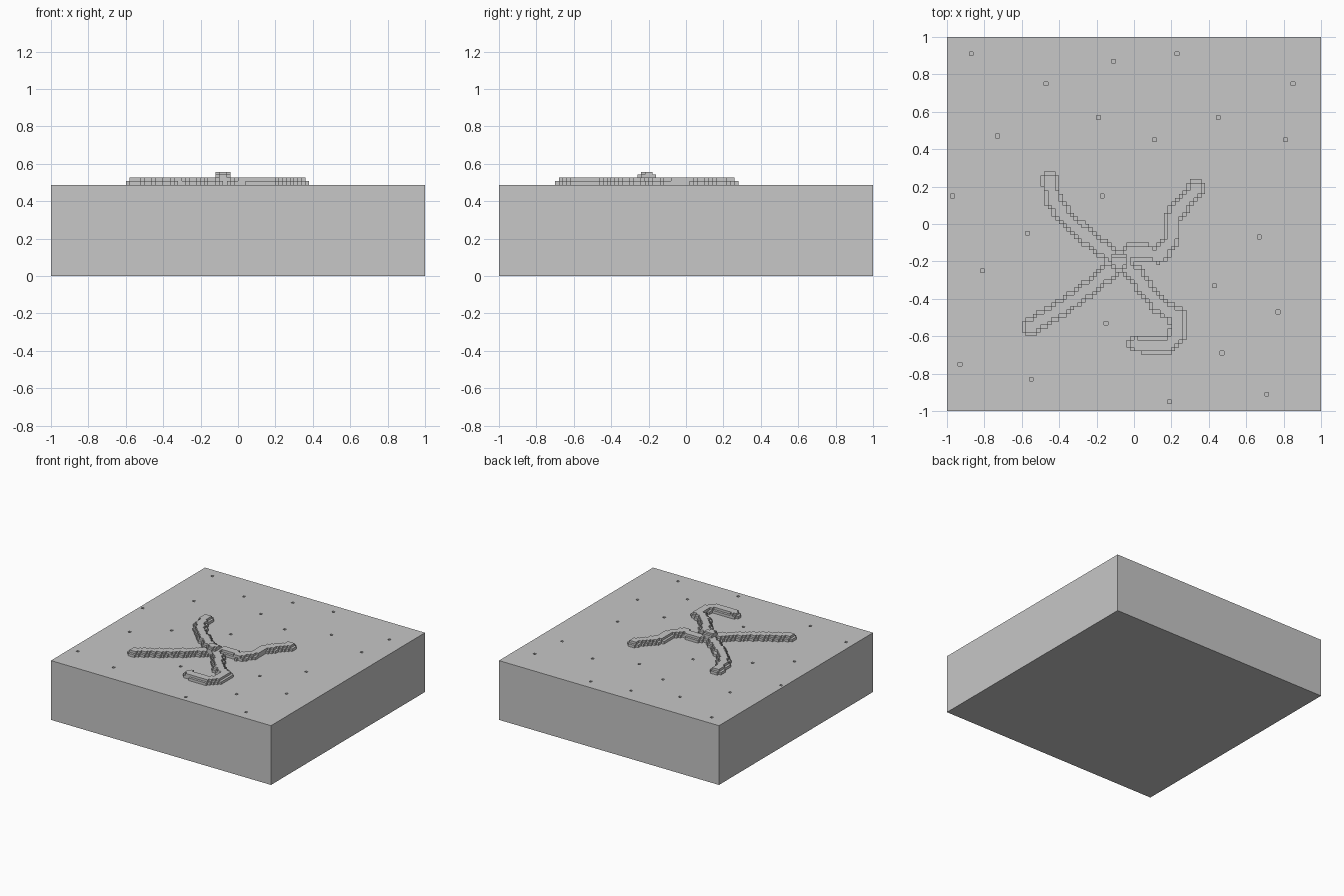
import bpy, bmesh, math
from mathutils import Vector

if "Cube" in bpy.data.objects:
    bpy.data.objects.remove(bpy.data.objects["Cube"])

CELL, N = 0.02, 100          # stepped surface grid
TOP = 0.487                  # slab height
HUB = Vector((-0.08, -0.205))

grey = bpy.data.materials.new("stone_grey")
grey.diffuse_color = (0.57, 0.57, 0.57, 1)
grey.use_nodes = True
grey.node_tree.nodes["Principled BSDF"].inputs["Base Color"].default_value = grey.diffuse_color


def stepped_solid(name, levels, tier):
    """Terraced solid: tier(i, j) gives the index in levels each cell rises to."""
    bm = bmesh.new()
    t = {(i, j): tier(i, j) for i in range(N) for j in range(N)}

    def quad(*pts):
        bm.faces.new([bm.verts.new((x * CELL - 1, y * CELL - 1, z)) for x, y, z in pts])

    for (i, j), k in t.items():
        if k == 0:
            continue
        z = levels[k]
        corners = [(i, j), (i + 1, j), (i + 1, j + 1), (i, j + 1)]
        quad(*[(x, y, z) for x, y in corners])
        quad(*[(x, y, levels[0]) for x, y in reversed(corners)])
        sides = [(0, -1), (1, 0), (0, 1), (-1, 0)]
        for s, (dx, dy) in enumerate(sides):
            (ax, ay), (bx, by) = corners[s], corners[(s + 1) % 4]
            for m in range(t.get((i + dx, j + dy), 0), k):
                lo, hi = levels[m], levels[m + 1]
                quad((ax, ay, lo), (bx, by, lo), (bx, by, hi), (ax, ay, hi))
    bmesh.ops.remove_doubles(bm, verts=bm.verts, dist=1e-4)
    me = bpy.data.meshes.new(name)
    bm.to_mesh(me)
    bm.free()
    me.materials.append(grey)
    ob = bpy.data.objects.new(name, me)
    bpy.context.collection.objects.link(ob)


# Slab with scattered single-cell pits
pits = [(-.88, .9), (-.47, .75), (-.11, .87), (.22, .9), (.86, .74), (-.2, .57),
        (.45, .57), (.8, .455), (-.73, .47), (.1, .44), (-.18, .14), (-.97, .155),
        (-.58, -.045), (.675, -.075), (-.81, -.245), (.43, -.32), (.76, -.475),
        (-.15, -.53), (.475, -.7), (-.94, -.745), (-.555, -.83), (.7, -.905), (.19, -.96)]
pit_cells = {(int((x + 1) / CELL), int((y + 1) / CELL)) for x, y in pits}
stepped_solid("slab", [0, TOP - 0.02, TOP], lambda i, j: 1 if (i, j) in pit_cells else 2)

# Four winding ridges that meet at the hub
arms = [
    [(-.45, .235), (-.43, .13), (-.36, .03), (-.25, -.07), (-.17, -.13), HUB],
    [(-.56, -.555), (-.4, -.455), (-.26, -.36), (-.15, -.27), HUB],
    [(.33, .19), (.25, .09), (.205, .04), (.2, -.08), (.14, -.165), (.06, -.155),
     (-.01, -.14), HUB],
    [HUB, (.01, -.27), (.07, -.36), (.14, -.44), (.23, -.49), (.24, -.58),
     (.19, -.645), (.1, -.65), (.01, -.64)],
]
segments = [(Vector(a), Vector(b)) for arm in arms for a, b in zip(arm, arm[1:])]


def distance(p, a, b):
    f = (p - a).dot(b - a) / (b - a).length_squared
    return (p - a - (b - a) * max(0, min(1, f))).length


def ridge_tier(i, j):
    p = Vector(((i + .5) * CELL - 1, (j + .5) * CELL - 1))
    hub = (p - HUB).length
    if hub < 0.034:
        return 4
    if hub < 0.05:
        return 3
    d = min(distance(p, a, b) for a, b in segments)
    return 2 if d < 0.03 else 1 if d < 0.046 else 0


stepped_solid("ridges", [TOP, 0.508, 0.527, 0.543, 0.556], ridge_tier)
